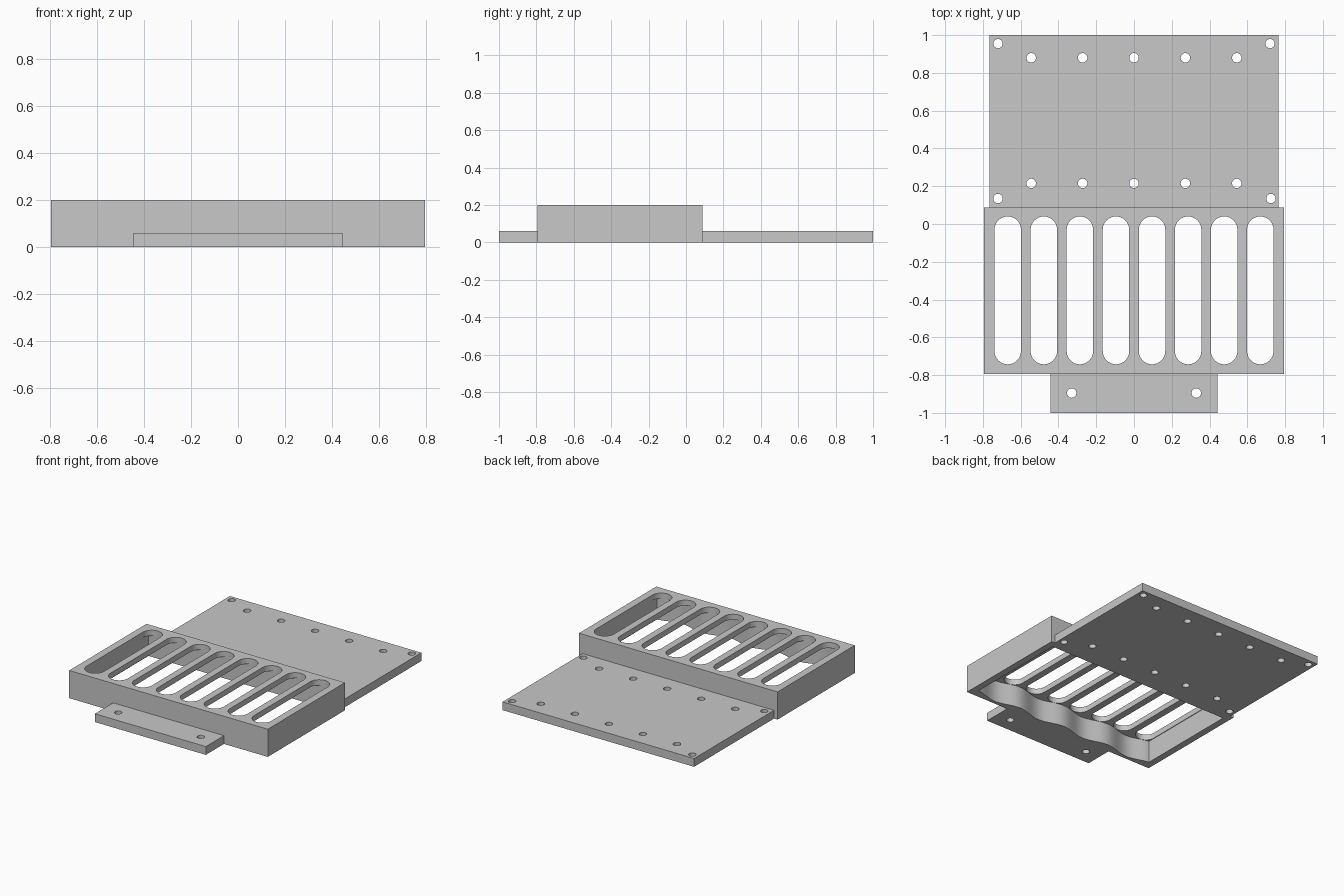
import bpy, bmesh
from math import sin, cos, pi, radians

old = bpy.data.objects.get("Cube")
if old:
    bpy.data.objects.remove(old, do_unlink=True)

grey = bpy.data.materials.new("plain grey")
grey.use_nodes = True
grey.diffuse_color = (0.58, 0.58, 0.58, 1)
grey.node_tree.nodes["Principled BSDF"].inputs["Base Color"].default_value = grey.diffuse_color


def rect(x0, x1, y0, y1):
    return [(x0, y0), (x1, y0), (x1, y1), (x0, y1)]


def slot(x, y0, y1, r, n=16):
    """Outline with round ends centred at y0 and y1."""
    top = [(x + r * cos(pi * i / n), y1 + r * sin(pi * i / n)) for i in range(n + 1)]
    low = [(x - r * cos(pi * i / n), y0 - r * sin(pi * i / n)) for i in range(n + 1)]
    return top + low


def hole(x, y, r=0.025, n=24):
    return [(x + r * cos(2 * pi * i / n), y + r * sin(2 * pi * i / n)) for i in range(n)]


def slab(name, z0, z1, outlines):
    """Extrude the first outline, with the others as openings."""
    curve = bpy.data.curves.new(name, 'CURVE')
    curve.dimensions = '2D'
    curve.fill_mode = 'BOTH'
    curve.extrude = (z1 - z0) / 2
    for pts in outlines:
        s = curve.splines.new('POLY')
        s.points.add(len(pts) - 1)
        for p, (x, y) in zip(s.points, pts):
            p.co = (x, y, 0, 1)
        s.use_cyclic_u = True
    temp = bpy.data.objects.new(name + "_outline", curve)
    bpy.context.collection.objects.link(temp)
    dg = bpy.context.evaluated_depsgraph_get()
    mesh = bpy.data.meshes.new_from_object(temp.evaluated_get(dg))
    bpy.data.objects.remove(temp, do_unlink=True)
    bm = bmesh.new()
    bm.from_mesh(mesh)
    bmesh.ops.remove_doubles(bm, verts=bm.verts, dist=0.0001)
    bmesh.ops.translate(bm, verts=bm.verts, vec=(0, 0, (z0 + z1) / 2))
    bmesh.ops.recalc_face_normals(bm, faces=bm.faces)
    bm.to_mesh(mesh)
    bm.free()
    mesh.name = name
    mesh.materials.clear()
    mesh.materials.append(grey)
    ob = bpy.data.objects.new(name, mesh)
    bpy.context.collection.objects.link(ob)
    bpy.ops.object.select_all(action='DESELECT')
    ob.select_set(True)
    bpy.context.view_layer.objects.active = ob
    bpy.ops.object.shade_smooth_by_angle(angle=radians(30))


# Mounting plate with corner holes and two rows of screw holes
corners = [hole(-0.72, 0.135), hole(0.725, 0.135), hole(-0.72, 0.955), hole(0.72, 0.955)]
rows = [hole(0.272 * i, y) for i in range(-2, 3) for y in (0.215, 0.88)]
slab("mounting_plate", 0, 0.06, [rect(-0.765, 0.765, 0.088, 1)] + corners + rows)

# Front tab with two screw holes
slab("front_tab", 0, 0.06,
     [rect(-0.443, 0.443, -1, -0.793), hole(-0.33, -0.895), hole(0.33, -0.895)])

# Open-bottomed housing: side walls with a rippled inner front face
body = rect(-0.793, 0.793, -0.793, 0.088)
pitch = 0.191
n = 96
ripple = []
for i in range(n + 1):
    x = -0.743 + 1.486 * i / n
    ripple.append((x, -0.748 + 0.02 * cos(pi * x / pitch)))
slab("housing_walls", 0, 0.16, [body, ripple + [(0.743, 0.04), (-0.743, 0.04)]])

# Lid with eight evenly spaced slots
slots = [slot(pitch * (i - 3.5), -0.673, -0.03, 0.07) for i in range(8)]
slab("slotted_lid", 0.16, 0.2, [body] + slots)
